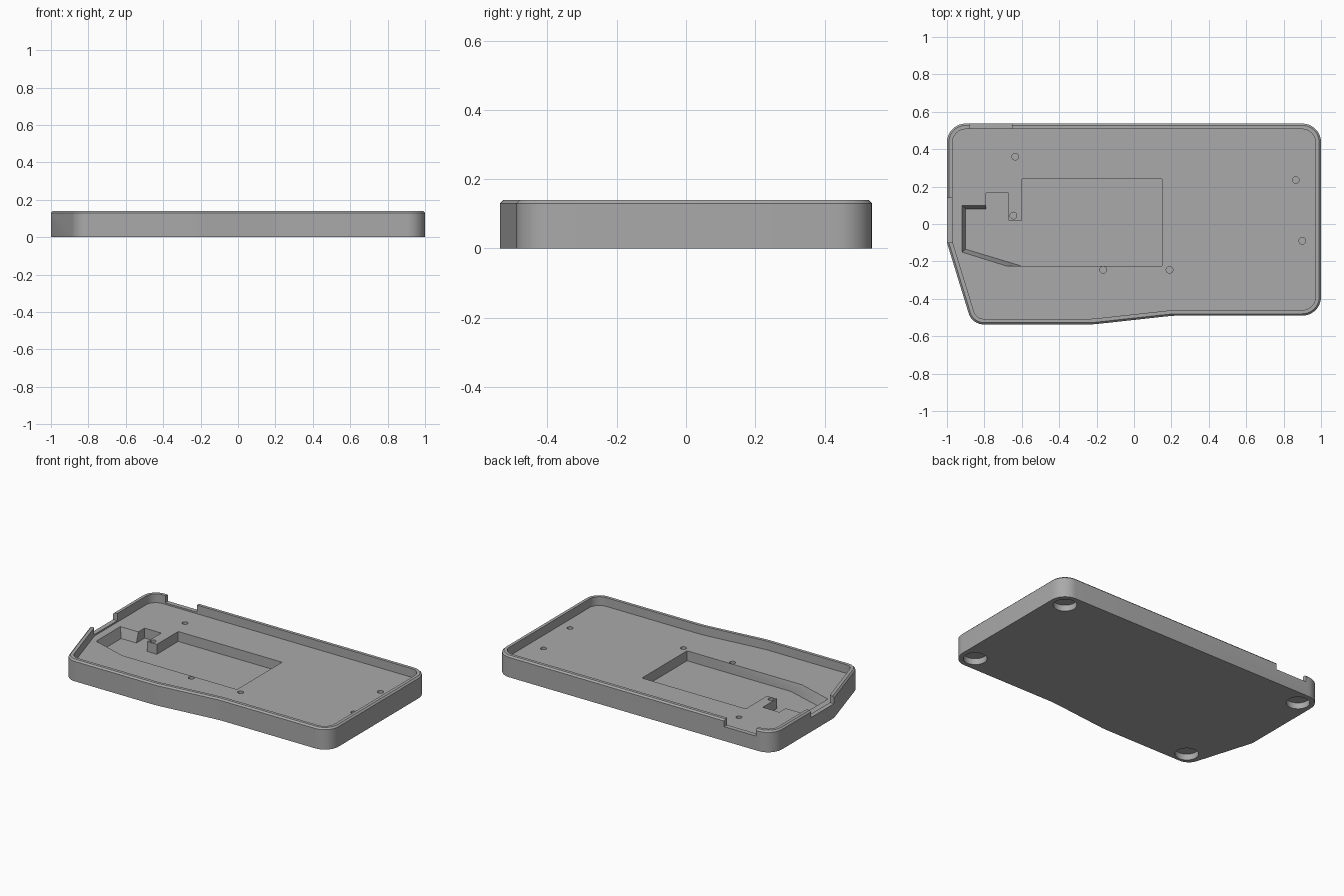
import bpy, bmesh, math
from mathutils import Vector

if "Cube" in bpy.data.objects:
    bpy.data.objects.remove(bpy.data.objects["Cube"])

HEIGHT, FLOOR, LEDGE, POCKET = 0.14, 0.083, 0.093, 0.018

grey = bpy.data.materials.new("mid_grey")
grey.diffuse_color = (0.40, 0.40, 0.40, 1)
grey.use_nodes = True
grey.node_tree.nodes["Principled BSDF"].inputs["Base Color"].default_value = grey.diffuse_color

# Case outline, anticlockwise: x, y, corner radius
OUTLINE = [(1, 0.537, 0.1), (-1, 0.537, 0.1), (-1, -0.10, 0), (-0.866, -0.537, 0.085),
           (-0.22, -0.537, 0.5), (0.21, -0.49, 0.5), (1, -0.49, 0.1)]


def ring(inset, steps=10):
    """Rounded outline moved inward by inset."""
    pts = [Vector(p[:2]) for p in OUTLINE]
    n, out = len(pts), []
    for i, (x, y, r) in enumerate(OUTLINE):
        a = (pts[i] - pts[i - 1]).normalized()
        b = (pts[(i + 1) % n] - pts[i]).normalized()
        na, nb = Vector((-a.y, a.x)), Vector((-b.y, b.x))
        turn = a.x * b.y - a.y * b.x
        corner = pts[i] + (na + nb) * inset / (1 + na.dot(nb))
        if r == 0:
            out.append(corner)
            continue
        s = 1 if turn > 0 else -1
        rad = r - s * inset
        centre = corner + (na + nb) * s * rad / (1 + na.dot(nb))
        start = math.atan2(-s * na.y, -s * na.x)
        sweep = math.atan2(turn, a.dot(b))
        for k in range(steps + 1):
            t = start + sweep * k / steps
            out.append(centre + Vector((math.cos(t), math.sin(t))) * rad)
    return out


def loft(name, layers):
    """Closed solid through (points, z) layers."""
    bm = bmesh.new()
    rows = [[bm.verts.new((p[0], p[1], z)) for p in pts] for pts, z in layers]
    n = len(rows[0])
    for lo, hi in zip(rows, rows[1:]):
        for i in range(n):
            j = (i + 1) % n
            bm.faces.new((lo[i], lo[j], hi[j], hi[i]))
    bm.faces.new(rows[0][::-1])
    bm.faces.new(rows[-1])
    bmesh.ops.recalc_face_normals(bm, faces=bm.faces)
    me = bpy.data.meshes.new(name)
    bm.to_mesh(me)
    bm.free()
    me.materials.append(grey)
    ob = bpy.data.objects.new(name, me)
    bpy.context.collection.objects.link(ob)
    return ob


def disc(x, y, r, n):
    return [(x + r * math.cos(2 * math.pi * i / n), y + r * math.sin(2 * math.pi * i / n))
            for i in range(n)]


def box(x0, x1, y0, y1):
    return [(x0, y0), (x1, y0), (x1, y1), (x0, y1)]


# Tray body: outer wall, chamfered rim, inner wall, floor
outer, inner = ring(0), ring(0.03)
case = loft("keyboard_case", [(outer, 0), (outer, HEIGHT - 0.01), (ring(0.01), HEIGHT),
                              (inner, HEIGHT), (inner, FLOOR)])

# Component pocket with sloped walls at its left end
shared = [(-0.79, 0.165), (-0.67, 0.165), (-0.67, 0.02), (-0.60, 0.02),
          (-0.60, 0.24), (0.15, 0.24), (0.15, -0.225)]
low = shared + [(-0.60, -0.225), (-0.90, -0.135), (-0.90, 0.08), (-0.79, 0.08)]
high = shared + [(-0.68, -0.225), (-0.92, -0.15), (-0.92, 0.10), (-0.79, 0.10)]
cutters = [loft("pocket_cutter", [(low, POCKET), (high, FLOOR), (high, 0.2)])]

# Openings in the back and left walls
for b in (box(-0.88, -0.652, 0.45, 0.6), box(-1.1, -0.93, -0.10, 0.14)):
    cutters.append(loft("wall_cutter", [(b, LEDGE), (b, 0.2)]))

# Screw holes
for x, y in [(-0.635, 0.36), (-0.645, 0.045), (0.865, 0.235), (0.90, -0.09),
             (-0.165, -0.245), (0.19, -0.245)]:
    c = disc(x, y, 0.018, 24)
    cutters.append(loft("screw_cutter", [(c, 0.03), (c, 0.2)]))

# Foot recesses underneath
for x, y in [(0.9, 0.437), (0.9, -0.39), (-0.9, 0.437), (-0.785, -0.45)]:
    c = disc(x, y, 0.07, 40)
    cutters.append(loft("foot_cutter", [(c, -0.05), (c, 0.04)]))

bpy.context.view_layer.objects.active = case
case.select_set(True)
for c in cutters:
    m = case.modifiers.new("cut", 'BOOLEAN')
    m.operation, m.solver, m.object = 'DIFFERENCE', 'EXACT', c
    bpy.ops.object.modifier_apply(modifier=m.name)
    bpy.data.objects.remove(c)

bpy.ops.object.shade_smooth_by_angle(angle=math.radians(25))
